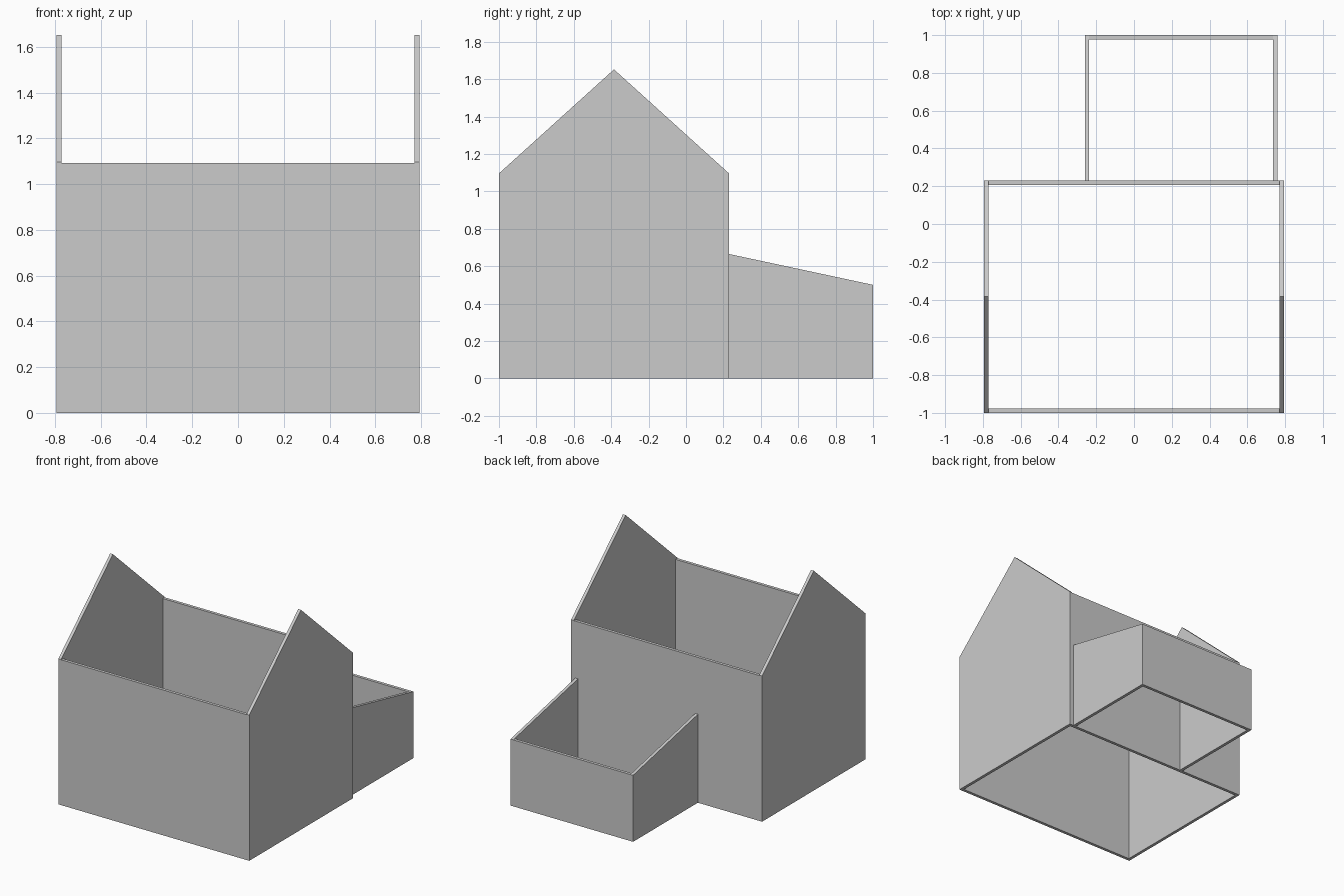
import bpy

if "Cube" in bpy.data.objects:
    bpy.data.objects.remove(bpy.data.objects["Cube"])

T = 0.023  # wall thickness


def wall(name, x0, x1, profile):
    """Extrude a (y, z) profile along x from x0 to x1."""
    n = len(profile)
    verts = [(x, y, z) for x in (x0, x1) for y, z in profile]
    faces = [tuple(reversed(range(n))), tuple(range(n, 2 * n))]
    faces += [(i, (i + 1) % n, n + (i + 1) % n, n + i) for i in range(n)]
    mesh = bpy.data.meshes.new(name)
    mesh.from_pydata(verts, [], faces)
    mesh.update()
    obj = bpy.data.objects.new(name, mesh)
    bpy.context.collection.objects.link(obj)
    return obj


def box_profile(y0, y1, h):
    return [(y0, 0), (y1, 0), (y1, h), (y0, h)]


# Main house: two gable walls, with the long walls fitted between them
W, FRONT, MID, BACK = 0.794, -1.0, 0.23, 1.0
EAVE, RIDGE = 1.096, 1.652
gable = [(FRONT, 0), (MID, 0), (MID, EAVE), ((FRONT + MID) / 2, RIDGE), (FRONT, EAVE)]
wall("gable_wall_left", -W, -W + T, gable)
wall("gable_wall_right", W - T, W, gable)
wall("front_wall", -W + T, W - T, box_profile(FRONT, FRONT + T, EAVE - 0.003))
wall("rear_wall", -W + T, W - T, box_profile(MID - T, MID, EAVE - 0.003))

# Rear annex: sloping side walls and a low end wall between them
AX0, AX1 = -0.26, 0.76
lean = [(MID, 0), (BACK, 0), (BACK, 0.5), (MID, 0.665)]
wall("annex_wall_left", AX0, AX0 + T, lean)
wall("annex_wall_right", AX1 - T, AX1, lean)
wall("annex_end_wall", AX0 + T, AX1 - T, box_profile(BACK - T, BACK, 0.5))
